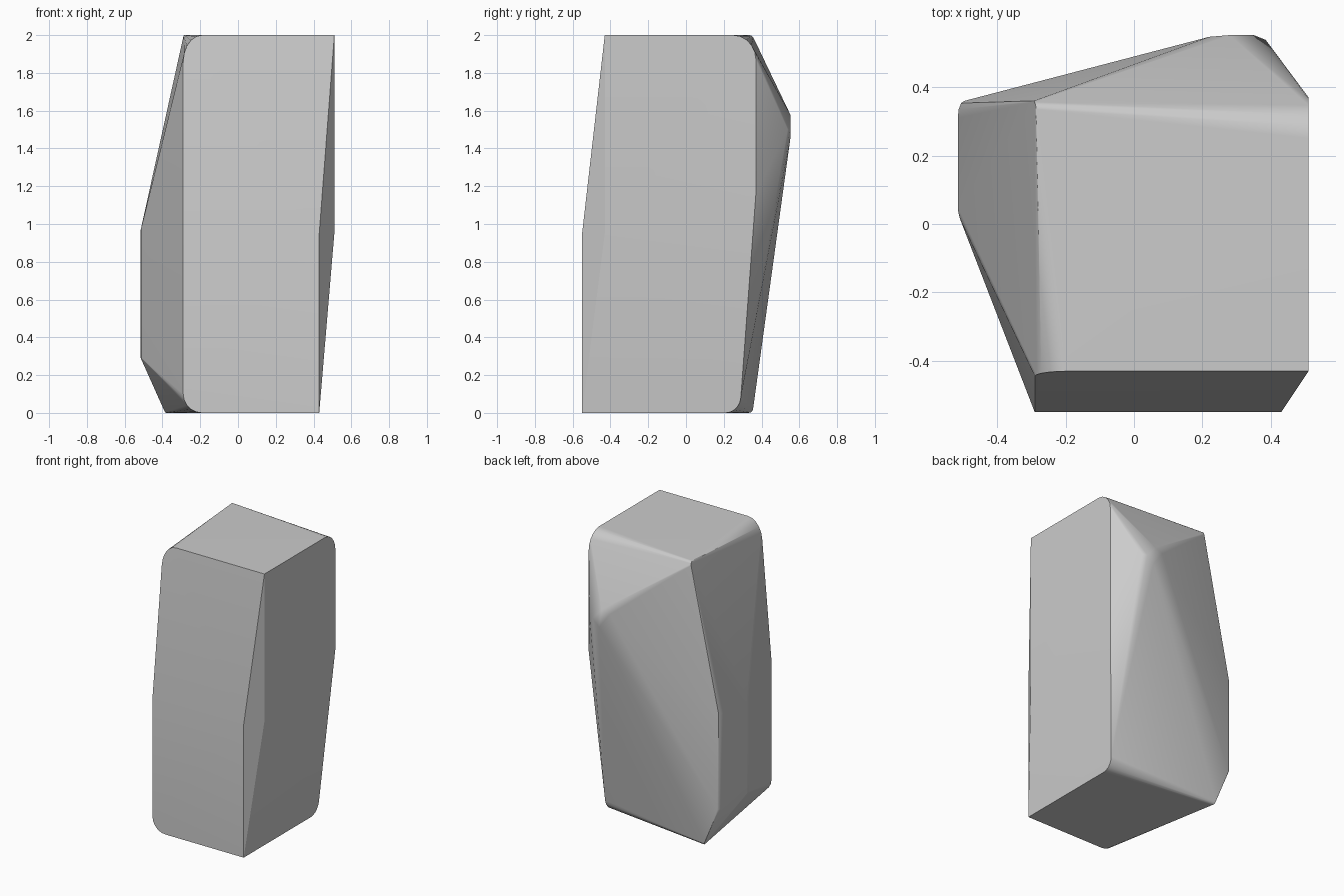
import bpy
import bmesh
from math import radians, sin, cos

cube = bpy.data.objects.get("Cube")
if cube:
    bpy.data.objects.remove(cube, do_unlink=True)


def arc(a, corner, b, steps=5):
    """Points of a rounded corner running from a to b."""
    pts = []
    for i in range(steps + 1):
        t = radians(90) * i / steps
        pts.append(tuple(c + (p - c) * (1 - sin(t)) + (q - c) * (1 - cos(t))
                         for p, c, q in zip(a, corner, b)))
    return pts


points = []

# Front face: straight lower half, upper half leaning back
points += [(0.51, -0.43, 2), (0.43, -0.55, 0.95), (0.43, -0.55, 0), (-0.29, -0.55, 0.95)]
points += arc((-0.29, -0.445, 1.86), (-0.29, -0.43, 2), (-0.19, -0.43, 2))
points += arc((-0.29, -0.55, 0.1), (-0.29, -0.55, 0), (-0.19, -0.55, 0))

# Right face: upright above, tapering in below, rounded at the back
points += [(0.51, -0.43, 0.95), (0.51, 0.37, 1.16)]
points += arc((0.51, 0.37, 1.87), (0.51, 0.37, 2), (0.51, 0.25, 2))
points += arc((0.436, 0.29, 0.08), (0.43, 0.285, 0), (0.43, 0.21, 0))

# Left face: a flat panel with softened ends
for z in (0.29, 0.97):
    points += arc((-0.515, 0.31, z), (-0.515, 0.36, z), (-0.495, 0.36, z), 3)
    points += arc((-0.515, 0.05, z), (-0.515, 0.025, z), (-0.502, -0.002, z), 3)

# Back left corners, nearly sharp
points += arc((-0.292, 0.36, 1.975), (-0.29, 0.36, 2), (-0.285, 0.335, 2), 3)
points += arc((-0.392, 0.355, 0.02), (-0.39, 0.355, 0), (-0.38, 0.33, 0), 3)

# Blunt peak on the back
points += [(0.22, 0.547, 1.56), (0.28, 0.552, 1.58), (0.35, 0.552, 1.5),
           (0.30, 0.552, 1.45), (0.385, 0.538, 1.5)]

# Stone body wrapped around the points
bm = bmesh.new()
for p in points:
    bm.verts.new(p)
hull = bmesh.ops.convex_hull(bm, input=bm.verts[:])
loose = [v for v in bm.verts if not v.link_faces]
bmesh.ops.delete(bm, geom=loose, context='VERTS')
bmesh.ops.dissolve_limit(bm, angle_limit=radians(0.8), verts=bm.verts[:], edges=bm.edges[:])
bmesh.ops.recalc_face_normals(bm, faces=bm.faces[:])
mesh = bpy.data.meshes.new("stone_pillar")
bm.to_mesh(mesh)
bm.free()

stone = bpy.data.objects.new("stone_pillar", mesh)
bpy.context.collection.objects.link(stone)

# Plain grey stone
grey = bpy.data.materials.new("grey_stone")
grey.use_nodes = True
colour = (0.6, 0.6, 0.6, 1)
grey.diffuse_color = colour
grey.node_tree.nodes["Principled BSDF"].inputs["Base Color"].default_value = colour
mesh.materials.append(grey)

# Smooth over the rounded edges, large faces kept flat
bpy.context.view_layer.objects.active = stone
stone.select_set(True)
bpy.ops.object.shade_smooth_by_angle(angle=radians(30))
weighted = stone.modifiers.new("flat_large_faces", 'WEIGHTED_NORMAL')
weighted.keep_sharp = True
